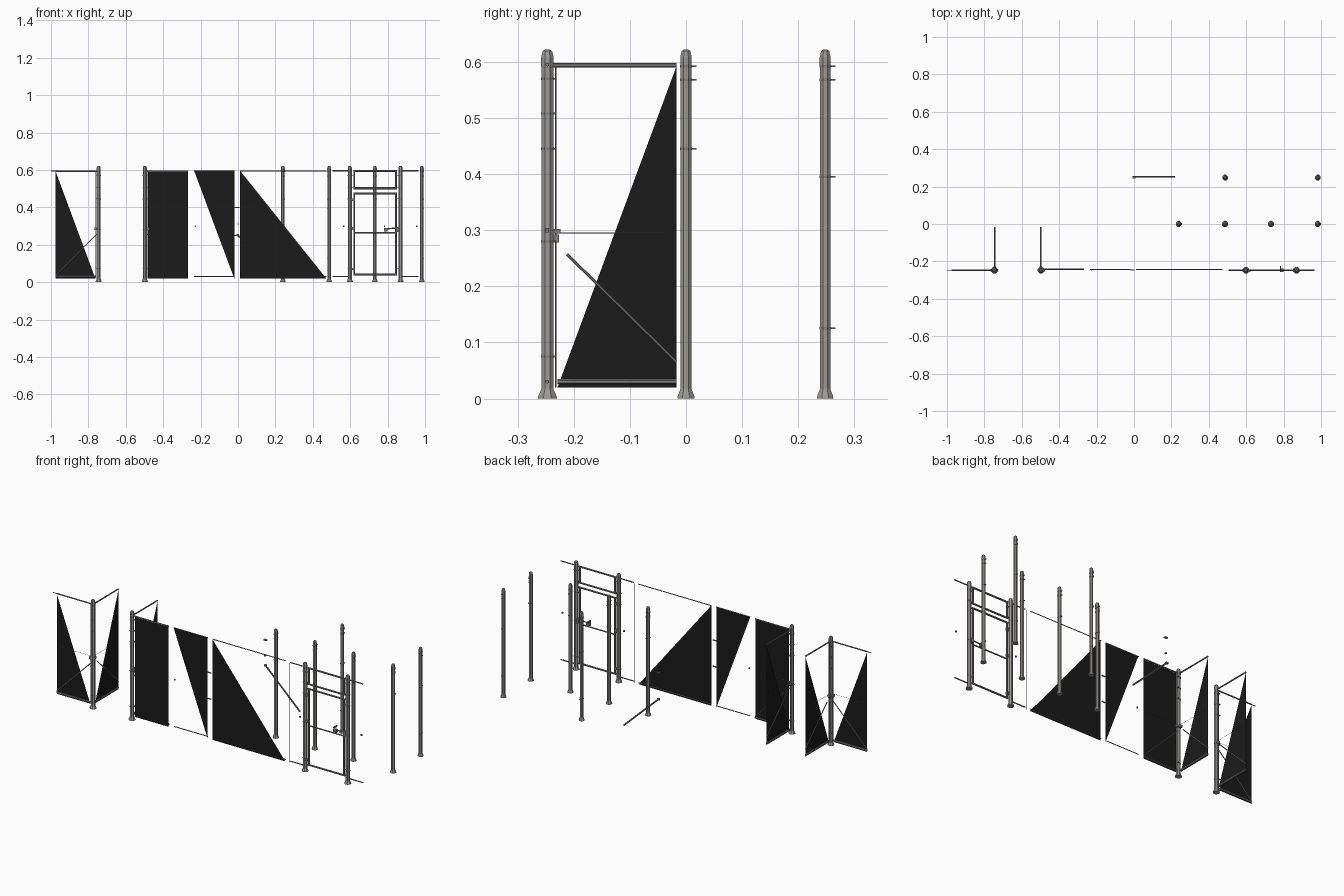
import bpy, bmesh, math
from mathutils import Vector

if "Cube" in bpy.data.objects:
    bpy.data.objects.remove(bpy.data.objects["Cube"])


def material(name, c):
    m = bpy.data.materials.new(name)
    m.diffuse_color = (*c, 1)
    m.use_nodes = True
    m.node_tree.nodes["Principled BSDF"].inputs["Base Color"].default_value = m.diffuse_color
    return m


STEEL = material("grey steel", (0.34, 0.32, 0.30))
PIPE = material("dark pipe", (0.22, 0.21, 0.21))
MESH = material("black mesh", (0.011, 0.011, 0.011))


def finish(name, bm, mat):
    me = bpy.data.meshes.new(name)
    bm.to_mesh(me)
    bm.free()
    me.materials.append(mat)
    ob = bpy.data.objects.new(name, me)
    bpy.context.collection.objects.link(ob)
    return ob


def lathe(name, x, y, profile, mat, sides=8):
    """Stack of rings (radius, z) closed at both ends."""
    bm = bmesh.new()
    rings = []
    for r, z in profile:
        rings.append([bm.verts.new((x + r * math.cos(math.tau * (i + .5) / sides),
                                    y + r * math.sin(math.tau * (i + .5) / sides), z))
                      for i in range(sides)])
    for a, b in zip(rings, rings[1:]):
        for i in range(sides):
            j = (i + 1) % sides
            bm.faces.new((a[i], a[j], b[j], b[i]))
    bm.faces.new(rings[0][::-1])
    bm.faces.new(rings[-1])
    return finish(name, bm, mat)


def rod(name, a, b, r=0.004, mat=PIPE, sides=6):
    a, b = Vector(a), Vector(b)
    d = b - a
    bm = bmesh.new()
    bmesh.ops.create_cone(bm, cap_ends=True, segments=sides, radius1=r, radius2=r, depth=d.length)
    bm.transform(d.to_track_quat('Z', 'Y').to_matrix().to_4x4())
    bmesh.ops.translate(bm, verts=bm.verts, vec=(a + b) / 2)
    return finish(name, bm, mat)


def box(name, c, s, mat=PIPE):
    bm = bmesh.new()
    bmesh.ops.create_cube(bm, size=1)
    bmesh.ops.scale(bm, vec=s, verts=bm.verts)
    bmesh.ops.translate(bm, vec=c, verts=bm.verts)
    return finish(name, bm, mat)


def sheet(name, pts):
    bm = bmesh.new()
    bm.faces.new([bm.verts.new(p) for p in pts])
    return finish(name, bm, MESH)


def post(name, x, y, bands, tab=(0, 1), r=0.0105):
    # Flared foot, straight shaft, tapered cap
    lathe(name, x, y, [(r * 1.6, 0), (r * 1.5, .005), (r * 1.08, .015), (r, .018), (r, .59),
                       (r * 1.05, .591), (r * 1.05, .608), (r * .8, .619), (r * .4, .622)], STEEL)
    for z in bands:
        lathe(name + "_band", x, y, [(r * 1.1, z - .002), (r * 1.1, z + .002)], PIPE)
        box(name + "_bolt", (x + tab[0] * r * 1.3, y + tab[1] * r * 1.3, z),
            (.006 + .005 * abs(tab[0]), .006 + .005 * abs(tab[1]), .003))


Z0, Z1, YF, YB = 0.02, 0.592, -0.247, 0.248


def panel(name, px, py, d, full=False):
    """Fence bay starting at a corner post and running along d."""
    d = Vector(d)
    base = Vector((px, py, 0))

    def at(t, z, off=0):
        return base + d * t + Vector((abs(d.y) * off, abs(d.x) * off, z))
    near, far = .018, .23
    pts = [at(near, Z0), at(far, Z0), at(far, Z1)] + ([at(near, Z1)] if full else [])
    sheet(name + "_mesh", pts)
    back = .004 if full else 0
    rod(name + "_top_rail", at(.008, .594, back), at(far, .594, back), .004)
    rod(name + "_bottom_rail", at(near, .03, back), at(far, .03, back), .0045)
    start, high, low = (.035, .257, .065) if d.y else (.008, .26, .036)
    rod(name + "_brace", at(start, high, back), at(far, low, back), .0025)
    rod(name + "_tension_bar", at(near - .003, Z0), at(near - .003, Z1), .0012, sides=4)
    rod(name + "_truss_wire", at(.02, .295, back / 2), at(.21, .295, back / 2), .0007, sides=4)
    box(name + "_brace_clamp", at(.014, .285), (.014, .014, .014))


# Corner posts with their two bays each
CORNER = (.57, .508, .445, .28, .075)
post("corner_post_left", -.745, YF, CORNER, (-.7, .7), .0115)
post("corner_post_right", -.498, YF, CORNER, (.7, .7), .0115)
panel("left_front_bay", -.745, YF, (-1, 0, 0))
panel("left_side_bay", -.745, YF, (0, 1, 0))
panel("right_front_bay", -.498, YF, (1, 0, 0), True)
panel("right_side_bay", -.498, YF, (0, 1, 0))
rod("left_rail_tip", (-.975, YF, .594), (-1, YF, .594), .0025)

# Narrow and wide loose bays
sheet("narrow_bay_mesh", [(-.235, YF, Z1 + .005), (-.02, YF, Z0), (-.02, YF, Z1 + .005)])
sheet("wide_bay_mesh", [(.01, YF, Z0), (.472, YF, Z0), (.01, YF, Z1 + .005)])
for z in (.03, .595):
    rod("narrow_bay_rail", (-.235, YF + .003, z), (-.02, YF + .003, z), .0028, sides=4)
    rod("wide_bay_rail", (.01, YF + .003, z), (.472, YF + .003, z), .0028, sides=4)
box("narrow_bay_clip", (-.228, YF, .3), (.006, .005, .008))
for z in (.25, .4):
    box("wide_bay_clip", (-.008, YF, z), (.022, .005, .005))
rod("loose_tension_bar", (.497, YF, .02), (.497, YF, .59), .0015, sides=4)

# Loose brace behind the wide bay
rod("loose_brace", (.0, YB + .004, .25), (.217, YB + .004, .045), .0045)
box("loose_brace_end", (-.002, YB + .004, .252), (.014, .010, .010))
box("loose_brace_cup", (.0, YB, .40), (.018, .012, .006))
box("loose_brace_clip", (.0, YB, .31), (.008, .010, .006))

# Free-standing posts
for x in (.24, .487, .732, .983):
    post("line_post", x, 0, (.592, .568, .445))
for x in (.487, .983):
    post("back_post", x, YB, (.592, .568, .395, .125), r=.010)

# Gate posts and stub rails
post("gate_post_left", .598, YF, CORNER, (1, 0), .0115)
post("gate_post_right", .869, YF, CORNER, (-1, 0), .0115)
for a, b in ((.505, .59), (.875, .965)):
    for z in (.03, .595):
        rod("stub_rail", (a, YF, z), (b, YF, z), .0035)
for x in (.565, .955):
    box("stub_clip", (x, YF, .3), (.008, .006, .008))


def frame(name, x0, x1, z0, z1, r=.0055):
    for z in (z0, z1):
        rod(name + "_rail", (x0 - r, YF, z), (x1 + r, YF, z), r)
    for x in (x0, x1):
        rod(name + "_upright", (x, YF, z0), (x, YF, z1), r)


# Transom and gate leaf
frame("transom", .622, .845, .502, .594)
frame("gate", .622, .845, .04, .475)
rod("gate_mid_rail", (.622, YF, .265), (.845, YF, .265), .004)

# Hinges and latch
for z in (.07, .29, .44):
    box("gate_hinge", (.61, YF - .004, z), (.026, .012, .012))
rod("latch_bar", (.79, YF, .285), (.86, YF, .29), .0035)
box("latch_plate", (.79, YF, .28), (.018, .018, .018))
box("latch_lever", (.783, YF + .008, .298), (.007, .030, .008))
box("latch_catch", (.855, YF, .282), (.012, .018, .026))
